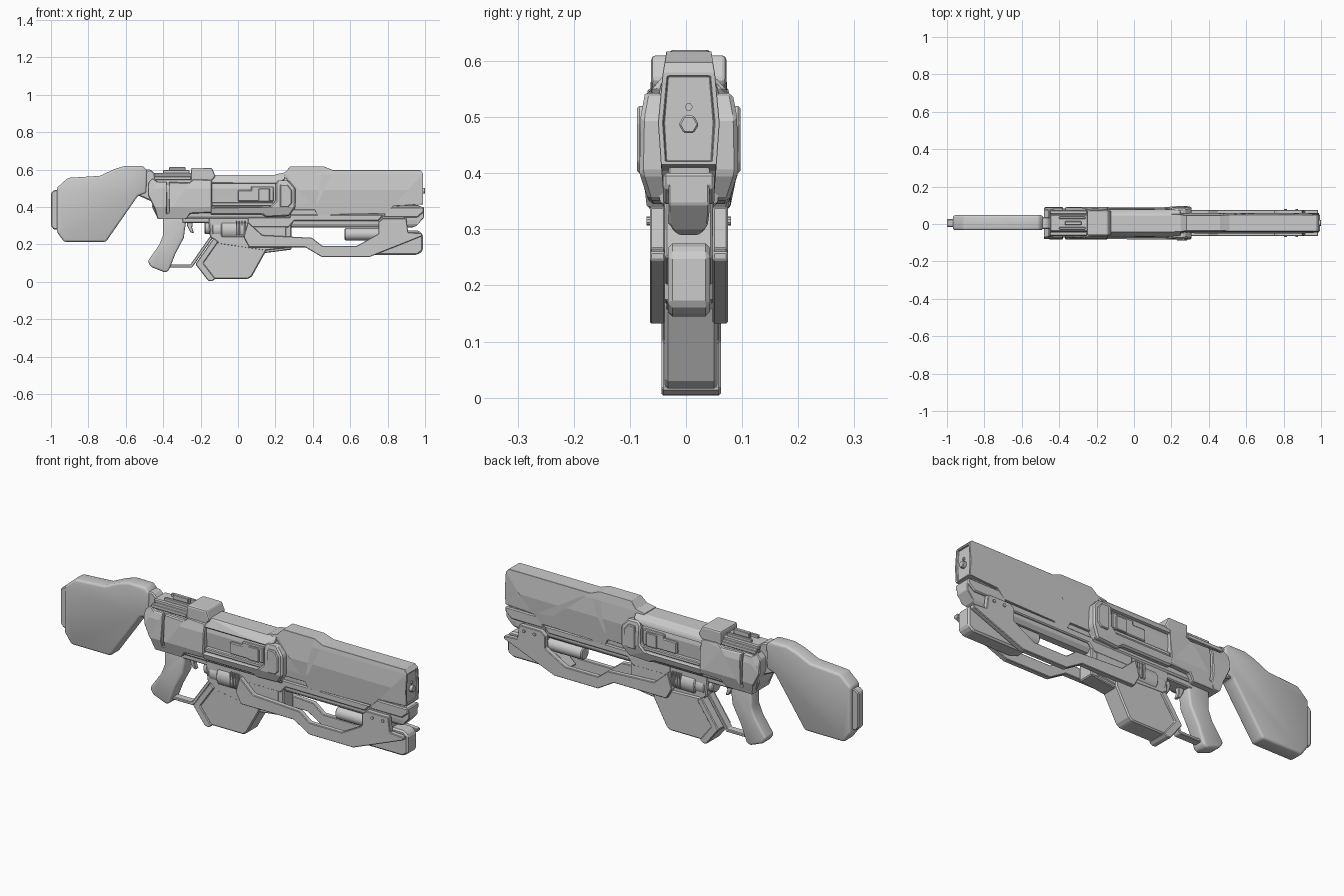
import bpy, bmesh, math
from mathutils import Vector

C = 0.005  # centre plane of the body in y


def finish(obj, bevel=0.0, segs=1, smooth=False):
    if bevel:
        m = obj.modifiers.new("edge_bevel", 'BEVEL')
        m.width, m.segments = bevel, segs
        m.limit_method, m.angle_limit = 'ANGLE', math.radians(28)
    if smooth:
        bpy.ops.object.select_all(action='DESELECT')
        obj.select_set(True)
        bpy.context.view_layer.objects.active = obj
        if bevel:
            bpy.ops.object.modifier_apply(modifier="edge_bevel")
        bpy.ops.object.shade_smooth_by_angle(angle=math.radians(40))
    return obj


def prism(name, pts, half, bevel=0.006, segs=1, y=C, widths=None, rim=None, smooth=False):
    """Extrude an x-z outline across y; widths = [(z, half width)] shapes the section."""
    bm = bmesh.new()
    face = bm.faces.new([bm.verts.new((x, -1, z)) for x, z in pts])
    ext = bmesh.ops.extrude_face_region(bm, geom=[face])['geom']
    for v in ext:
        if isinstance(v, bmesh.types.BMVert):
            v.co.y = 1
    if widths:
        bmesh.ops.triangulate(bm, faces=[f for f in bm.faces if len(f.verts) > 4])
        for z, _ in widths:
            bmesh.ops.bisect_plane(bm, geom=bm.verts[:] + bm.edges[:] + bm.faces[:],
                                   plane_co=(0, 0, z), plane_no=(0, 0, 1), dist=1e-5)

    def width(z):
        if not widths:
            return half
        if z <= widths[0][0]:
            return widths[0][1]
        for (a, wa), (b, wb) in zip(widths, widths[1:]):
            if z <= b:
                return wa + (wb - wa) * (z - a) / (b - a)
        return widths[-1][1]
    for v in bm.verts:
        v.co.y = y + v.co.y * width(v.co.z)
    bmesh.ops.dissolve_limit(bm, angle_limit=0.01, verts=bm.verts[:], edges=bm.edges[:])
    bmesh.ops.recalc_face_normals(bm, faces=bm.faces[:])
    if rim:  # recessed face at the +x end
        xmax = max(v.co.x for v in bm.verts)
        front = [f for f in bm.faces if all(abs(v.co.x - xmax) < 1e-4 for v in f.verts)]
        bmesh.ops.inset_region(bm, faces=front, thickness=rim, depth=0)
        bmesh.ops.inset_region(bm, faces=front, thickness=0.002, depth=-0.008)
    me = bpy.data.meshes.new(name)
    bm.to_mesh(me)
    bm.free()
    obj = bpy.data.objects.new(name, me)
    bpy.context.collection.objects.link(obj)
    return finish(obj, bevel, segs, smooth)


def box(name, x0, x1, z0, z1, half, bevel=0.005, y=C):
    return prism(name, [(x0, z0), (x1, z0), (x1, z1), (x0, z1)], half, bevel, y=y)


def tube(name, x0, x1, z, r, n=24, bevel=0.005, y=C):
    bpy.ops.mesh.primitive_cylinder_add(vertices=n, radius=r, depth=x1 - x0,
                                        location=((x0 + x1) / 2, y, z), rotation=(0, math.pi / 2, 0))
    obj = bpy.context.object
    obj.name = name
    return finish(obj, bevel, 1, n > 8)


# Shoulder stock
prism("stock", [(-.968, .267), (-.93, .214), (-.706, .214), (-.535, .46), (-.49, .475), (-.485, .595),
                (-.508, .62), (-.604, .62), (-.658, .604), (-.738, .567), (-.909, .556), (-.968, .503)],
      .04, .012, 3, y=.007, smooth=True)
prism("butt_pad", [(-1, .3), (-.985, .28), (-.95, .28), (-.95, .49), (-.985, .49), (-1, .475)], .022, .005)
prism("stock_neck", [(-.54, .465), (-.44, .42), (-.44, .575), (-.465, .6), (-.54, .6)], .032)

# Receiver core with the recessed side window
prism("receiver_core", [(-.46, .4), (-.43, .34), (.28, .34), (.3, .5), (.25, .57), (-.44, .57)], .06, .006,
      widths=[(.34, .05), (.42, .062), (.5, .062), (.57, .047)])
SHELL = [(.34, .07), (.4, .087), (.5, .083), (.55, .07)]
prism("receiver_rear", [(-.48, .53), (-.455, .555), (-.43, .535), (-.38, .535), (-.38, .36), (-.395, .335),
                        (-.43, .335), (-.445, .39), (-.48, .46)], .08, .008, widths=SHELL)
prism("receiver_side", [(-.37, .535), (-.26, .53), (-.235, .55), (-.14, .545), (-.14, .37), (-.255, .365),
                        (-.28, .335), (-.42, .335), (-.42, .36), (-.37, .37)], .08, .008, widths=SHELL)
prism("receiver_frame", [(-.15, .4), (.17, .4), (.2, .43), (.2, .525), (.215, .543), (.27, .543), (.308, .5),
                         (.308, .4), (.275, .352), (.15, .345), (.13, .36), (-.15, .36)], .09, .007,
      widths=[(.345, .07), (.4, .088), (.5, .086), (.543, .078)])
prism("upper_slab", [(-.15, .525), (.2, .525), (.25, .545), (.25, .572), (-.15, .572)], .06, .006,
      widths=[(.525, .074), (.545, .07), (.572, .047)])
for s in (-1, 1):
    y = C + s * .062
    prism("frame_inset", [(.225, .4), (.27, .4), (.288, .42), (.288, .49), (.265, .52), (.225, .52)],
          .012, .004, y=C + s * .08)
    prism("bolt_cover", [(.0, .43), (.19, .43), (.19, .51), (.07, .51), (.07, .49), (.0, .49)], .012, .004, y=y)
    box("bolt_tab", .11, .17, .43, .5, .017, .003, y=y)
    box("window_lower_rail", -.14, .19, .405, .425, .016, .004, y=y)
    # Rear top side rails
    box("rear_side_rail", -.45, -.25, .545, .565, .01, .003, y=C + s * .058)
    box("rear_bar", -.4, -.26, .57, .598, .007, .003, y=C + s * .028)

# Top hood and rear rail
prism("top_hood", [(-.25, .54), (-.14, .54), (-.12, .565), (-.14, .61), (-.25, .61)], .067, .008, 2)
box("rear_rail", -.45, -.2, .56, .583, .045)
box("rear_bar_centre", -.37, -.28, .58, .613, .01, .003)

# Barrel shroud with recessed muzzle face
prism("barrel_shroud", [(.2, .575), (.25, .585), (.28, .617), (.46, .617), (.51, .597), (.975, .597), (.99, .58),
                        (.99, .415), (.83, .405), (.79, .365), (.5, .36), (.485, .343), (.43, .343),
                        (.41, .385), (.2, .385)], .055, .004, rim=.009,
      widths=[(.343, .044), (.42, .05), (.49, .055), (.575, .047), (.617, .04)])
tube("muzzle_bore", .97, 1.0, .487, .018, 6, .003)
tube("muzzle_pin", .97, .99, .518, .007, 6, 0)

# Lower barrel tube with rounded belly
BELLY = [(.29, .016), (.297, .027), (.31, .034), (.33, .0365), (.41, .0365)]
prism("lower_tube", [(.1, .41), (.965, .41), (.995, .395), (.995, .345), (.955, .3), (.93, .29), (.1, .29)],
      .036, .003, widths=BELLY)
prism("lower_lip", [(.78, .37), (.82, .4), (.995, .4), (.995, .375), (.96, .345), (.78, .345)], .046, .005)
prism("lower_side_panel", [(.05, .36), (.78, .36), (.75, .325), (.3, .325), (.27, .29), (.05, .29)], .045, .005)

# Handguard side plates
for s in (-1, 1):
    prism("handguard_plate", [(.053, .32), (.13, .25), (.395, .236), (.45, .193), (.636, .193), (.75, .257),
                              (.75, .32), (.775, .34), (.9, .34), (.91, .265), (.985, .26), (.985, .245),
                              (.7, .132), (.45, .132), (.36, .185), (.06, .185), (.03, .24)],
          .0135, .003, y=C + s * .056)
    for x in (.81, .87):
        bpy.ops.mesh.primitive_cylinder_add(vertices=10, radius=.008, depth=.01, rotation=(math.pi / 2, 0, 0),
                                            location=(x, C + s * .07, .315))
        bpy.context.object.name = "plate_bolt"
prism("foregrip_block", [(.64, .165), (.7, .145), (.96, .145), (.988, .165), (.988, .255), (.965, .275),
                         (.87, .275), (.7, .22)], .0375, .008)
prism("handguard_strut", [(.76, .2), (.9, .25), (.89, .35), (.77, .35)], .043, .004)
tube("inner_cylinder", .57, .8, .255, .033)
box("front_post", .24, .285, .17, .34, .042)

# Side-on gas cylinder with cooling fins
tube("gas_cylinder_knob", -.18, -.13, .29, .035)
tube("gas_cylinder_collar", -.14, -.08, .28, .05)
tube("gas_cylinder", -.09, .06, .278, .058)
for i in range(4):
    box("cooling_fin", -.012 + i * .015, -.005 + i * .015, .25, .325, .061, .002)

# Magazine, its well and back strip
prism("magazine_well", [(-.16, .35), (.26, .35), (.26, .18), (.14, .165), (-.1, .2), (-.15, .24)], .044)
prism("magazine", [(-.2, .095), (-.135, .016), (.055, .016), (.075, .03), (.15, .165), (.14, .22), (-.12, .23)],
      .047, .006, y=.009)
prism("magazine_back", [(-.228, .095), (-.16, .006), (-.14, .003), (-.12, .016), (-.185, .1), (-.105, .215),
                        (-.13, .235)], .053, .004, y=.009)
prism("magazine_lip", [(.05, .185), (.28, .185), (.28, .172), (.15, .155), (.05, .16)], .04, .004)

# Pistol grip, trigger and guard
prism("pistol_grip", [(-.4, .345), (-.275, .345), (-.29, .235), (-.335, .15), (-.37, .06), (-.39, .05), (-.465, .08),
                      (-.483, .11), (-.42, .2), (-.4, .25)], .037, .018, 3, smooth=True)
prism("trigger", [(-.275, .345), (-.24, .345), (-.245, .29), (-.235, .26), (-.255, .265), (-.272, .3)], .012, .003)
box("trigger_housing", -.3, -.13, .315, .36, .04)
prism("trigger_guard", [(-.38, .092), (-.255, .092), (-.145, .25), (-.125, .25), (-.245, .077), (-.38, .077)],
      .02, .003)
